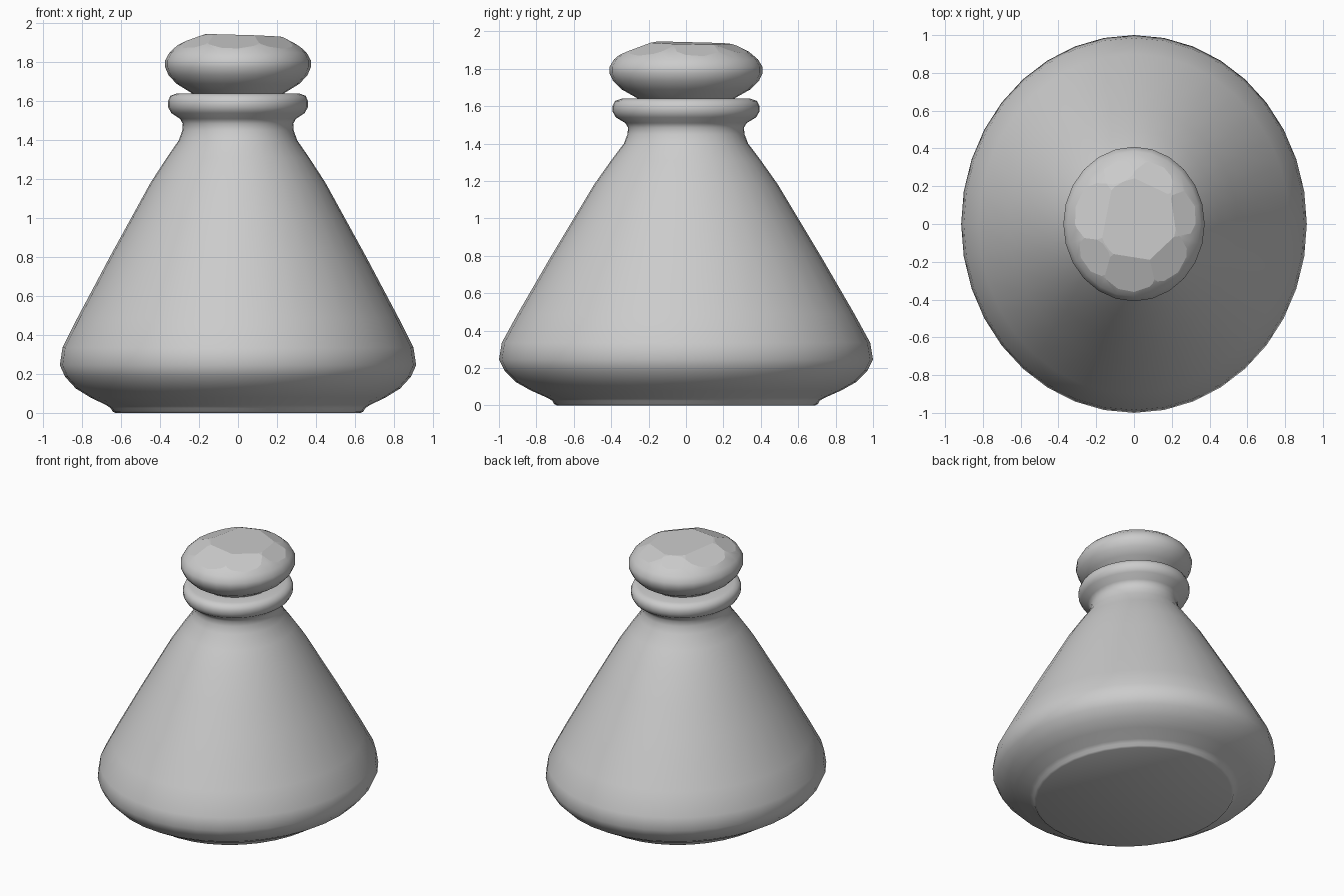
import bpy, bmesh
from math import sin, cos, pi, radians
from mathutils import Vector

if "Cube" in bpy.data.objects:
    bpy.data.objects.remove(bpy.data.objects["Cube"])

SX = 0.915  # oval cross-section: narrower in x than in y


def lathe(profile, seg):
    """Spin (radius, z) points into a closed oval solid."""
    bm = bmesh.new()
    rings = []
    for r, z in profile:
        rings.append([bm.verts.new((SX * r * cos(2 * pi * i / seg),
                                    r * sin(2 * pi * i / seg), z))
                      for i in range(seg)])
    for a, b in zip(rings, rings[1:]):
        for i in range(seg):
            j = (i + 1) % seg
            bm.faces.new((a[i], a[j], b[j], b[i])).smooth = True
    bm.faces.new(rings[0][::-1])
    bm.faces.new(rings[-1])
    return bm


def finish(bm, name):
    bmesh.ops.recalc_face_normals(bm, faces=bm.faces)
    me = bpy.data.meshes.new(name)
    bm.to_mesh(me)
    bm.free()
    ob = bpy.data.objects.new(name, me)
    bpy.context.collection.objects.link(ob)
    return ob


# Conical bottle with foot, neck and rolled lip
body_profile = [
    (0.69, 0.0), (0.705, 0.008), (0.715, 0.025), (0.74, 0.04), (0.83, 0.08),
    (0.91, 0.125), (0.97, 0.185), (1.0, 0.245), (0.985, 0.335), (0.90, 0.49),
    (0.72, 0.80), (0.60, 1.0), (0.492, 1.18), (0.40, 1.31), (0.332, 1.40),
    (0.313, 1.45), (0.31, 1.485), (0.325, 1.51), (0.375, 1.54),
    (0.392, 1.57), (0.393, 1.60), (0.38, 1.628), (0.345, 1.64), (0.24, 1.64)]
body = finish(lathe(body_profile, 36), "bottle")
bpy.context.view_layer.objects.active = body
body.select_set(True)
bpy.ops.object.shade_smooth_by_angle(angle=radians(50))

# Rounded stopper with irregular cut facets on its crown
stopper_profile = [
    (0.24, 1.625), (0.265, 1.645), (0.345, 1.69), (0.39, 1.735), (0.409, 1.775),
    (0.409, 1.81), (0.385, 1.85), (0.335, 1.892), (0.27, 1.925), (0.18, 1.95),
    (0.08, 1.96)]
bm = lathe(stopper_profile, 24)


def facet(bm, point, normal):
    """Slice off everything beyond a plane and cap it with a flat face."""
    res = bmesh.ops.bisect_plane(
        bm, geom=bm.verts[:] + bm.edges[:] + bm.faces[:], dist=1e-5,
        plane_co=point, plane_no=normal, clear_outer=True)
    edges = [e for e in res["geom_cut"] if isinstance(e, bmesh.types.BMEdge)]
    for f in bmesh.ops.holes_fill(bm, edges=edges, sides=0)["faces"]:
        f.smooth = False


# Table first, then facets: (direction, tilt, radius) in degrees
facet(bm, Vector((0, 0, 1.938)), Vector((0.03, 0.02, 1)))
for ang, tilt, r in [(10, 28, 0.27), (62, 22, 0.27), (110, 25, 0.28),
                     (165, 20, 0.25), (215, 26, 0.27), (265, 21, 0.25),
                     (318, 24, 0.26)]:
    a, t = radians(ang), radians(tilt)
    facet(bm, Vector((SX * r * cos(a), r * sin(a), 1.913)),
          Vector((sin(t) * cos(a), sin(t) * sin(a), cos(t))))
stopper = finish(bm, "stopper")
